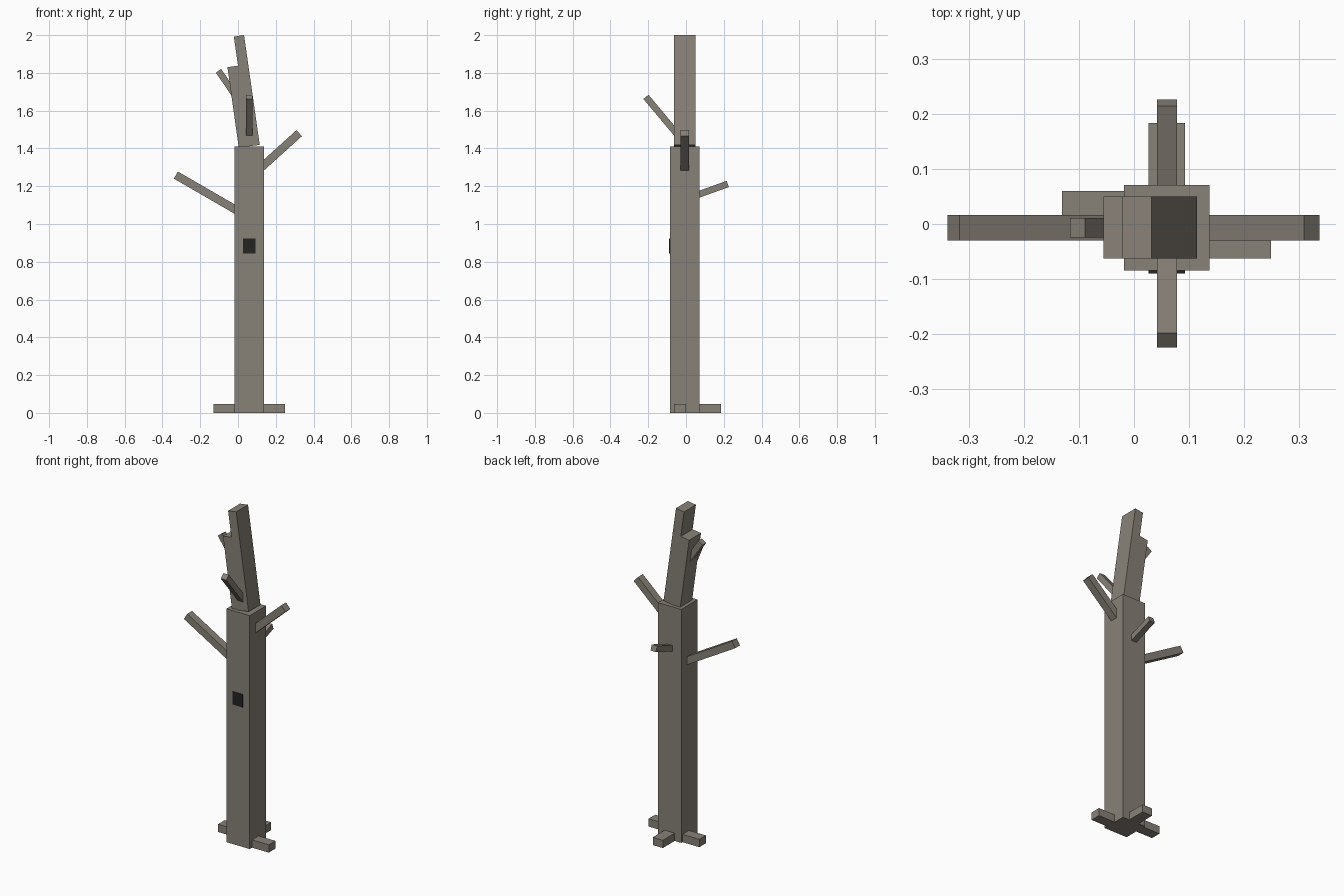
import bpy, bmesh, math
from mathutils import Vector, Matrix

if "Cube" in bpy.data.objects:
    bpy.data.objects.remove(bpy.data.objects["Cube"], do_unlink=True)


def make_material(name, rgb):
    mat = bpy.data.materials.new(name)
    mat.use_nodes = True
    mat.diffuse_color = (*rgb, 1)
    bsdf = mat.node_tree.nodes["Principled BSDF"]
    bsdf.inputs["Base Color"].default_value = (*rgb, 1)
    bsdf.inputs["Roughness"].default_value = 0.9
    return mat


BARK = make_material("grey_brown_bark", (0.245, 0.22, 0.185))
HOLLOW = make_material("dark_hollow", (0.018, 0.018, 0.017))


def add_object(name, bm, mat):
    bmesh.ops.recalc_face_normals(bm, faces=bm.faces)
    mesh = bpy.data.meshes.new(name)
    bm.to_mesh(mesh)
    bm.free()
    mesh.materials.append(mat)
    obj = bpy.data.objects.new(name, mesh)
    bpy.context.collection.objects.link(obj)
    return obj


def box(name, low, high, mat=BARK):
    """Axis-aligned box between two corners."""
    low, high = Vector(low), Vector(high)
    bm = bmesh.new()
    bmesh.ops.create_cube(bm, size=1)
    bmesh.ops.scale(bm, vec=high - low, verts=bm.verts)
    bmesh.ops.translate(bm, vec=(low + high) / 2, verts=bm.verts)
    return add_object(name, bm, mat)


def branch(name, base, tip, width, depth):
    """Square-ended stick from base to tip, sunk a little into the trunk."""
    base, tip = Vector(base), Vector(tip)
    along = (tip - base).normalized()
    base = base - along * 0.035
    side = along.cross(Vector((0, 0, 1))).normalized()
    up = side.cross(along)
    bm = bmesh.new()
    bmesh.ops.create_cube(bm, size=1)
    bmesh.ops.scale(bm, vec=((tip - base).length, width, depth), verts=bm.verts)
    turn = Matrix((along, side, up)).transposed().to_4x4()
    bmesh.ops.transform(bm, matrix=Matrix.Translation((base + tip) / 2) @ turn, verts=bm.verts)
    return add_object(name, bm, BARK)


# Trunk and the dark hollow on its front
box("trunk", (-0.018, -0.085, 0), (0.138, 0.071, 1.41))
box("hollow", (0.026, -0.09, 0.845), (0.093, -0.084, 0.922), HOLLOW)

# Roots
box("right_root", (-0.131, -0.003, 0), (-0.01, 0.06, 0.047))
box("left_root", (0.13, -0.063, 0), (0.25, 0.0, 0.047))
box("back_root", (0.026, 0.06, 0), (0.093, 0.184, 0.047))

# Leaning, stepped upper trunk: a profile extruded from front to back
profile = [(0.004, 1.404), (0.115, 1.419), (0.032, 2.0),
           (-0.022, 1.992), (0.0, 1.838), (-0.056, 1.83)]
bm = bmesh.new()
face = bm.faces.new([bm.verts.new((x, -0.063, z)) for x, z in profile])
extruded = bmesh.ops.extrude_face_region(bm, geom=[face])
bmesh.ops.translate(bm, vec=(0, 0.113, 0),
                    verts=[g for g in extruded["geom"] if isinstance(g, bmesh.types.BMVert)])
add_object("upper_trunk", bm, BARK)

# Branches
MID_X, MID_Y = 0.06, -0.007
branch("right_branch", (-0.018, MID_Y, 1.079), (-0.329, MID_Y, 1.259), 0.046, 0.043)
branch("left_branch", (0.138, MID_Y, 1.313), (0.324, MID_Y, 1.481), 0.046, 0.043)
branch("upper_right_twig", (-0.038, MID_Y, 1.715), (-0.103, MID_Y, 1.811), 0.036, 0.034)
branch("front_twig", (MID_X, -0.063, 1.495), (MID_X, -0.212, 1.673), 0.036, 0.035)
branch("back_twig", (MID_X, 0.071, 1.158), (MID_X, 0.221, 1.212), 0.036, 0.035)
